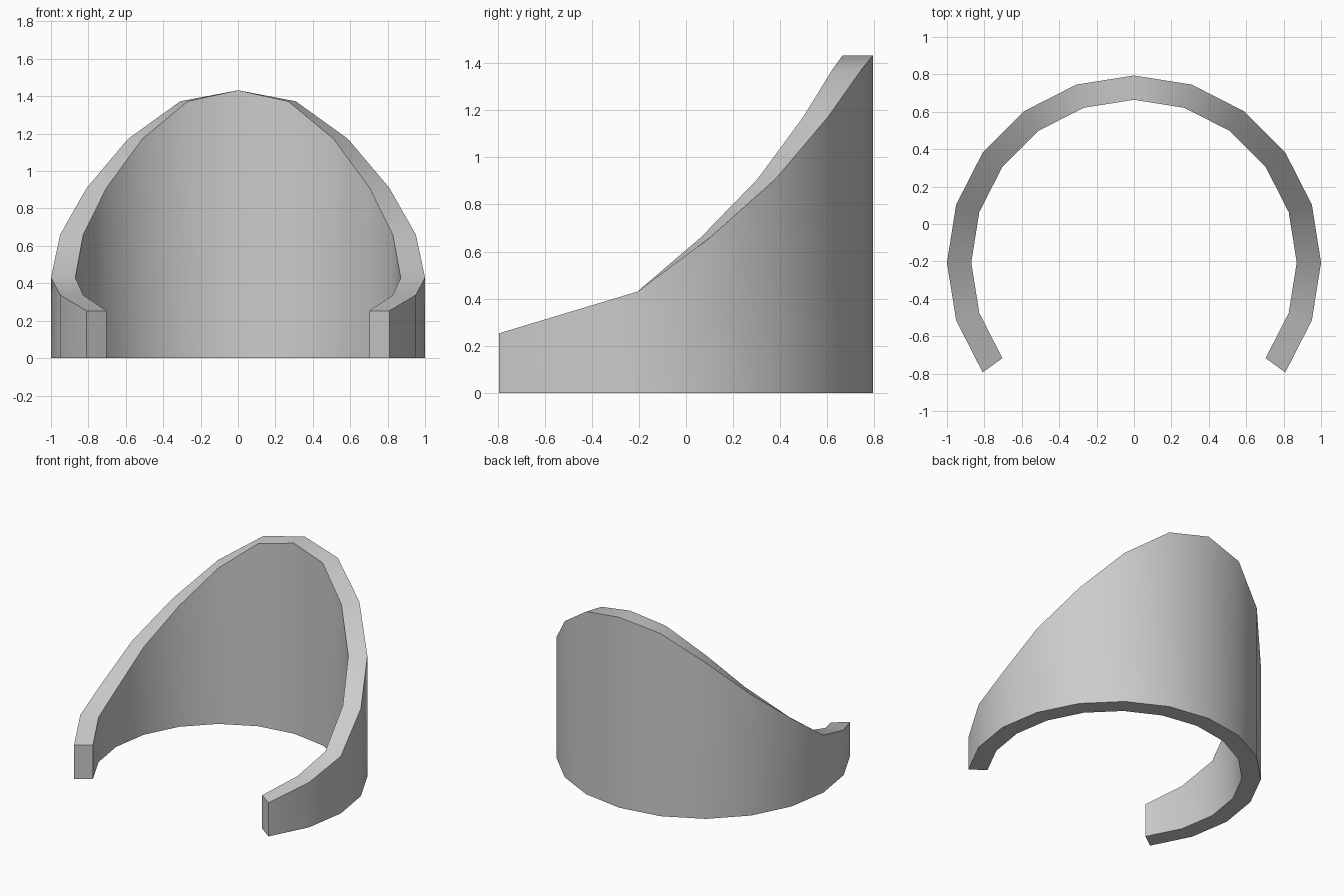
import bpy, bmesh, math

if "Cube" in bpy.data.objects:
    bpy.data.objects.remove(bpy.data.objects["Cube"])

CENTRE_Y = -0.206
OUTER, INNER = 1.0, 0.87
STEP = 18  # degrees between segments
# Rim height from the high back centre round to the open front end
HEIGHTS = [1.432, 1.373, 1.172, 0.91, 0.66, 0.43, 0.337, 0.253]


def station(bm, index):
    """Four-corner cross-section of the wall, index 0 is the back centre."""
    a = math.radians(90 - index * STEP)
    h = HEIGHTS[abs(index)]
    return [bm.verts.new((r * math.cos(a), CENTRE_Y + r * math.sin(a), z))
            for r, z in ((INNER, 0), (OUTER, 0), (OUTER, h), (INNER, h))]


# Curved wall: open ring with a sloping rim
bm = bmesh.new()
last = len(HEIGHTS) - 1
rings = [station(bm, i) for i in range(-last, last + 1)]
for a, b in zip(rings, rings[1:]):
    for k in range(4):
        n = (k + 1) % 4
        bm.faces.new((a[k], a[n], b[n], b[k]))

# Flat end caps at the front opening
bm.faces.new(rings[0])
bm.faces.new(rings[-1])
bmesh.ops.recalc_face_normals(bm, faces=bm.faces)

mesh = bpy.data.meshes.new("curved_wall")
bm.to_mesh(mesh)
bm.free()
wall = bpy.data.objects.new("curved_wall", mesh)
bpy.context.collection.objects.link(wall)

# Smooth sides, sharp rim and ends
bpy.context.view_layer.objects.active = wall
wall.select_set(True)
bpy.ops.object.shade_smooth_by_angle(angle=math.radians(30))
